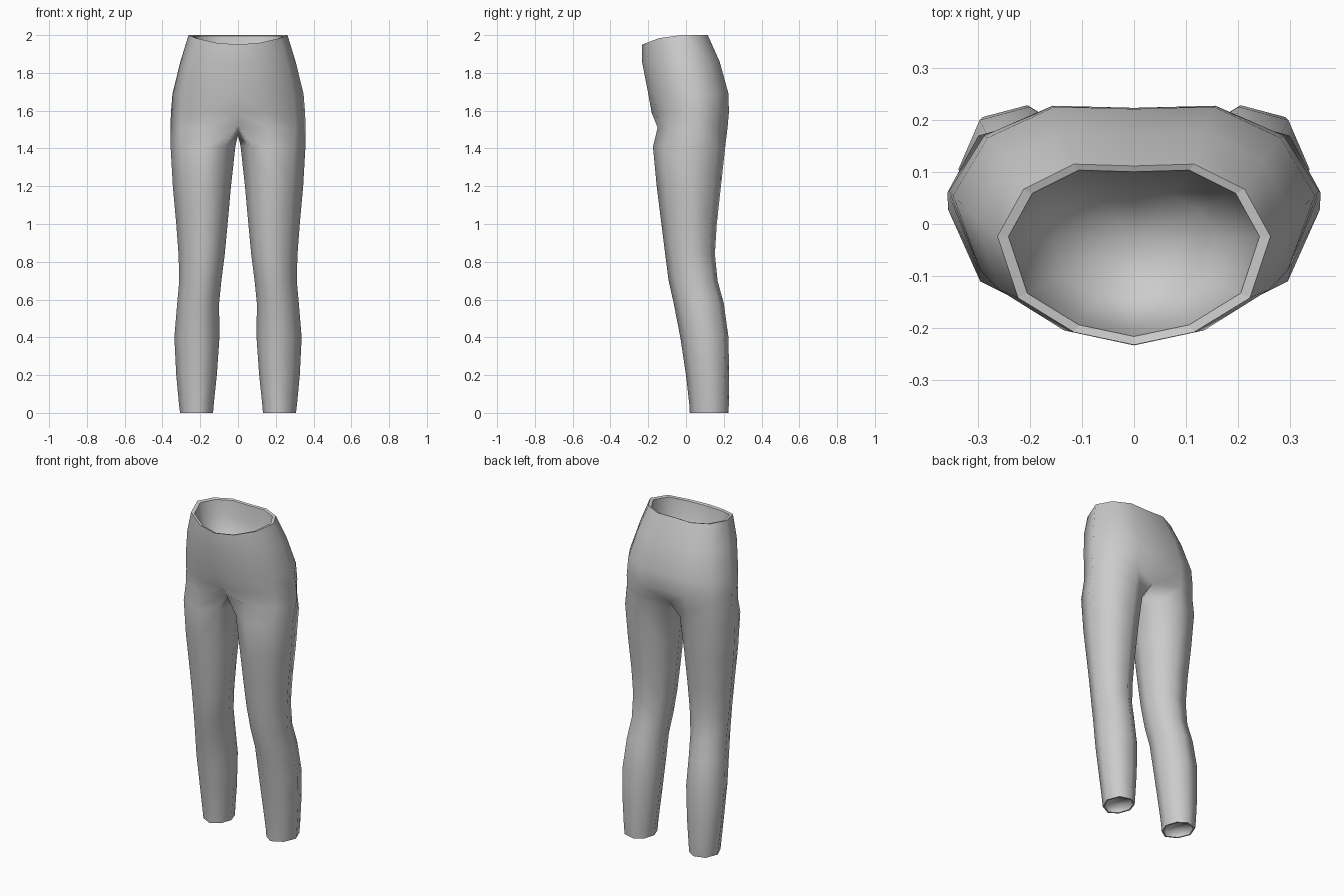
import bpy
import bmesh

if "Cube" in bpy.data.objects:
    bpy.data.objects.remove(bpy.data.objects["Cube"], do_unlink=True)

# Half cross-section of the torso, front centre to back centre:
# (fraction of half width, fraction from front to back)
TORSO = [(0, 0), (.44, .07), (.85, .26), (1, .6), (.81, .86), (.44, 1), (0, .99)]

# Closed cross-section of one leg: (inner to outer, front to back)
LEG = [(.14, .17), (.44, 0), (.82, .17), (1, .53), (.83, .9), (.43, 1), (.12, .82), (0, .5)]

# Torso levels: height, half width, front, back
TORSO_LEVELS = [
    (1.86, .305, -.233, .178),
    (1.69, .347, -.2, .225),
    (1.59, .355, -.182, .227),
]

# Leg levels: height, inner, outer, front, back
LEG_LEVELS = [
    (1.41, .014, .357, -.175, .208),
    (1.2, .037, .345, -.155, .185),
    (1, .055, .327, -.13, .163),
    (.84, .07, .315, -.11, .153),
    (.7, .088, .311, -.092, .167),
    (.58, .1, .322, -.065, .2),
    (.4, .098, .337, -.03, .225),
    (.2, .112, .327, 0, .228),
    (.05, .128, .313, .017, .227),
    (0, .132, .307, .02, .225),
]


def mix(a, b, t):
    return a + (b - a) * t


def add_ring(bm, points):
    return [bm.verts.new(p) for p in points]


def bridge(bm, a, b, closed=False):
    """Join two matching rows of vertices with quads."""
    count = len(a)
    for i in range(count if closed else count - 1):
        j = (i + 1) % count
        bm.faces.new((a[i], a[j], b[j], b[i]))


def torso_points(z, width, front, back):
    return [(u * width, mix(front, back, v), z) for u, v in TORSO]


def leg_points(z, inner, outer, front, back):
    return [(mix(inner, outer, u), mix(front, back, v), z) for u, v in LEG]


def shrink(points, factor, centre, drop=0):
    """Scale points toward a centre in plan and lower them."""
    cx, cy = centre
    return [(mix(cx, x, factor), mix(cy, y, factor), z - drop) for x, y, z in points]


bm = bmesh.new()

# Waist edge, dipping toward the front
waist = []
for x, y, z in torso_points(2, .262, -.232, .115):
    dip = max(0, -y - .1) / .132
    waist.append((x, y, z - .05 * dip))
waist_ring = add_ring(bm, waist)

# Hips and seat
previous = waist_ring
for level in TORSO_LEVELS:
    ring = add_ring(bm, torso_points(*level))
    bridge(bm, previous, ring)
    previous = ring

# Crotch level, with the centre line drawn inward between the legs
crotch = torso_points(1.51, .358, -.178, .22)
crotch[0] = (0, -.115, 1.52)
crotch[-1] = (0, .165, 1.5)
ring = add_ring(bm, crotch)
bridge(bm, previous, ring)
previous = ring + [bm.verts.new((0, .03, 1.47))]

# Leg
for level in LEG_LEVELS:
    points = leg_points(*level)
    ring = add_ring(bm, points)
    bridge(bm, previous, ring, closed=True)
    previous = ring

# Ankle hem with a shallow recess
hem_centre = (.22, .122)
for factor, drop in ((.9, 0), (.88, -.03)):
    ring = add_ring(bm, shrink(points, factor, hem_centre, drop))
    bridge(bm, previous, ring, closed=True)
    previous = ring
bm.faces.new(previous)

# Waistband rim and the hollow inside it
previous = waist_ring
for factor, drop in ((.92, .005), (.85, .1), (.6, .24)):
    ring = add_ring(bm, shrink(waist, factor, (0, -.03), drop))
    bridge(bm, previous, ring)
    previous = ring
bottom = bm.verts.new((0, -.03, 1.7))
for a, b in zip(previous, previous[1:]):
    bm.faces.new((a, b, bottom))

# Mirror the half into a closed shape
bmesh.ops.mirror(bm, geom=bm.verts[:] + bm.edges[:] + bm.faces[:], axis='X', merge_dist=.001)
bmesh.ops.remove_doubles(bm, verts=bm.verts[:], dist=.001)
bmesh.ops.recalc_face_normals(bm, faces=bm.faces[:])

# Smooth cloth with crisp edges at the waist and hems
for face in bm.faces:
    face.smooth = True
for edge in bm.edges:
    heights = [v.co.z for v in edge.verts]
    if min(heights) > 1.94 or max(heights) < .001:
        edge.smooth = False

mesh = bpy.data.meshes.new("leggings")
bm.to_mesh(mesh)
bm.free()
leggings = bpy.data.objects.new("leggings", mesh)
bpy.context.collection.objects.link(leggings)

# Plain grey cloth
grey = (.6, .6, .6, 1)
cloth = bpy.data.materials.new("grey_cloth")
cloth.use_nodes = True
cloth.diffuse_color = grey
cloth.node_tree.nodes["Principled BSDF"].inputs["Base Color"].default_value = grey
mesh.materials.append(cloth)
